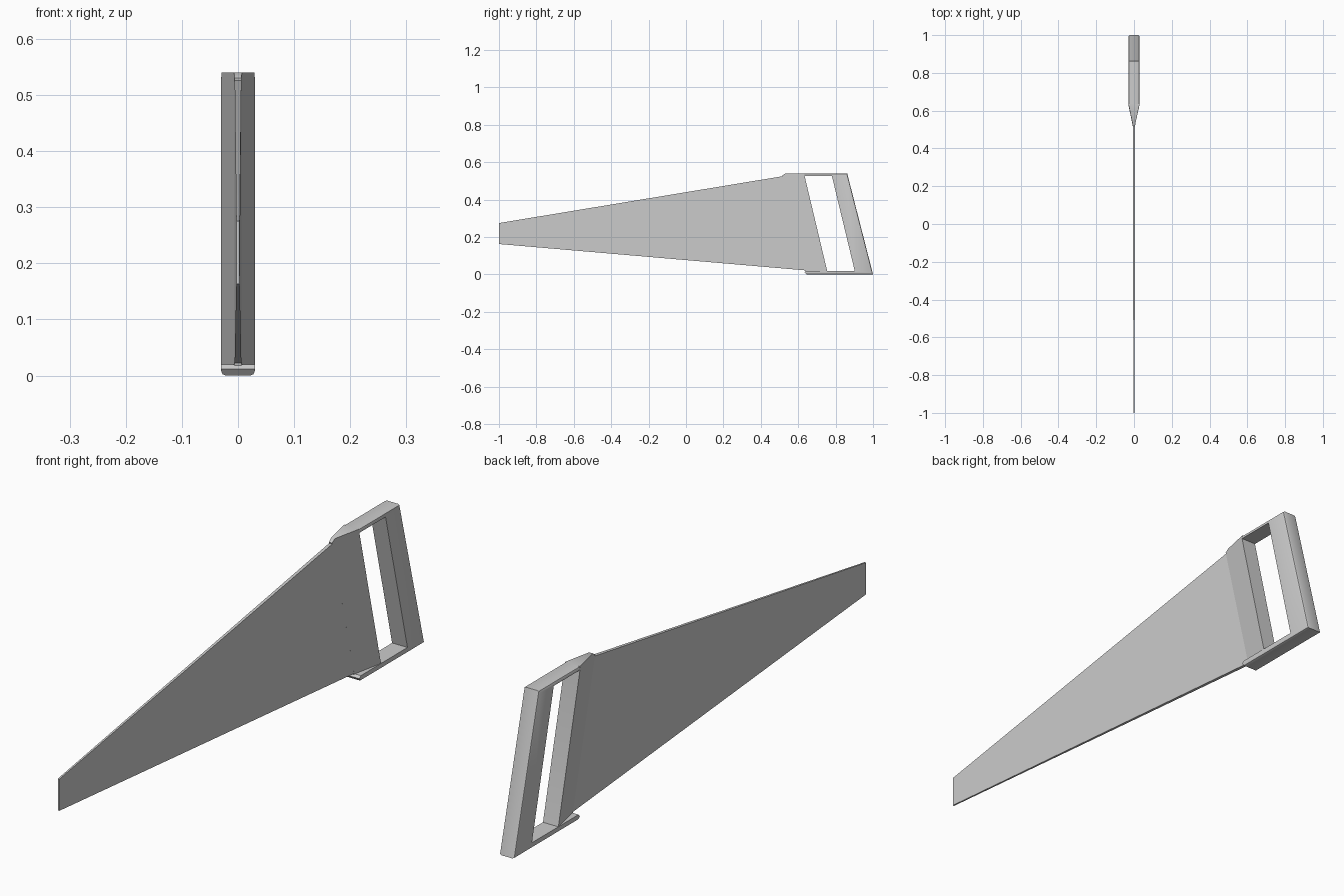
import bpy, bmesh, math

if "Cube" in bpy.data.objects:
    bpy.data.objects.remove(bpy.data.objects["Cube"])


def slab(name, outline, bevel_sides=(), bevel=0.0):
    """Side profile of (y, z, half_thickness) points, thickened both ways in x."""
    bm = bmesh.new()
    left = [bm.verts.new((-h, y, z)) for y, z, h in outline]
    right = [bm.verts.new((h, y, z)) for y, z, h in outline]
    bm.faces.new(left)
    bm.faces.new(right[::-1])
    n = len(outline)
    for i in range(n):
        j = (i + 1) % n
        bm.faces.new((left[j], left[i], right[i], right[j]))
    bmesh.ops.recalc_face_normals(bm, faces=bm.faces)
    if bevel_sides:
        edges = [bm.edges.get((row[i], row[(i + 1) % n]))
                 for row in (left, right) for i in bevel_sides]
        bmesh.ops.bevel(bm, geom=edges, offset=bevel, segments=2,
                        profile=0.5, affect='EDGES')
    me = bpy.data.meshes.new(name)
    bm.to_mesh(me)
    bm.free()
    ob = bpy.data.objects.new(name, me)
    bpy.context.collection.objects.link(ob)
    bpy.ops.object.select_all(action='DESELECT')
    ob.select_set(True)
    bpy.context.view_layer.objects.active = ob
    bpy.ops.object.shade_smooth_by_angle(angle=math.radians(35))
    return ob


# Thin blade, slightly thicker toward the handle
slab("blade", [(-1.0, 0.163, 0.003), (-1.0, 0.275, 0.003),
               (0.52, 0.526, 0.006), (0.56, 0.526, 0.006),
               (0.68, 0.020, 0.006), (0.64, 0.022, 0.006)])

# Wedge flaring from blade thickness to handle width
slab("handle_wedge", [(0.53, 0.54, 0.007), (0.515, 0.530, 0.006),
                      (0.64, 0.018, 0.006), (0.755, 0.018, 0.03),
                      (0.634, 0.527, 0.03), (0.634, 0.54, 0.029)])

# Top bar, slanted grip and bottom bar as one C-shaped frame
W = 0.03
slab("handle_frame", [(0.634, 0.54, W), (0.862, 0.54, W), (1.0, 0.0, W),
                      (0.645, 0.0, W), (0.634, 0.012, W), (0.642, 0.02, W),
                      (0.902, 0.02, W), (0.78, 0.527, W), (0.634, 0.527, W)],
     bevel_sides=(0, 1, 2), bevel=0.008)
